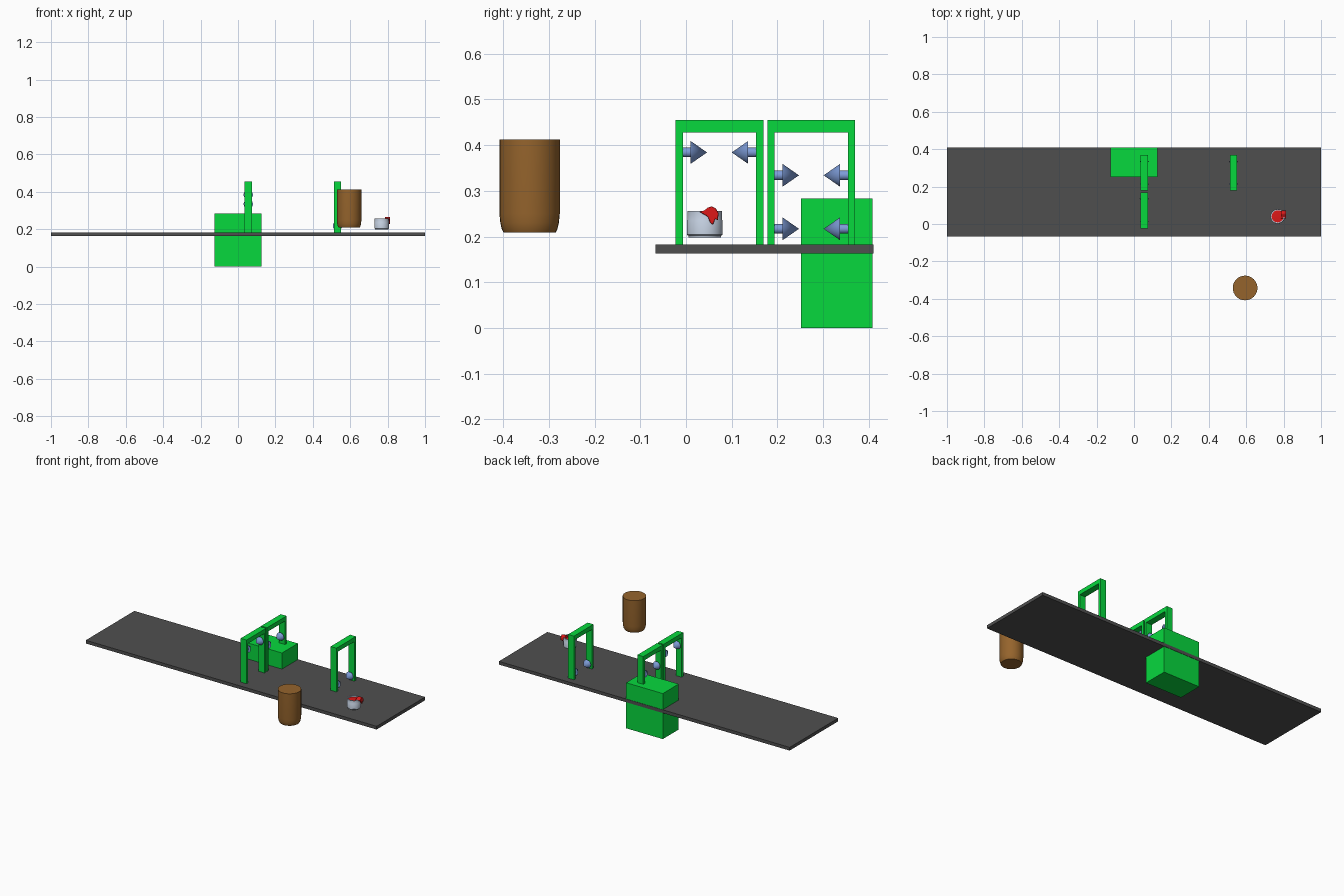
import bpy, bmesh, math
from mathutils import Matrix, Vector

if "Cube" in bpy.data.objects:
    bpy.data.objects.remove(bpy.data.objects["Cube"])


def material(name, rgb):
    m = bpy.data.materials.new(name)
    m.diffuse_color = (*[(c / 255) ** 2.2 for c in rgb], 1)
    m.use_nodes = True
    m.node_tree.nodes["Principled BSDF"].inputs["Base Color"].default_value = m.diffuse_color
    return m


GREEN = material("green", (16, 215, 64))
DARK = material("dark_rubber", (80, 80, 80))
BROWN = material("brown", (148, 100, 48))
BLUE = material("blue_steel", (125, 155, 215))
TIN = material("tin", (195, 207, 224))
RED = material("red_paint", (220, 30, 30))


def finish(name, bm, mat, smooth=False):
    bmesh.ops.recalc_face_normals(bm, faces=bm.faces)
    me = bpy.data.meshes.new(name)
    bm.to_mesh(me)
    bm.free()
    ob = bpy.data.objects.new(name, me)
    bpy.context.collection.objects.link(ob)
    me.materials.append(mat)
    if smooth:
        bpy.ops.object.select_all(action='DESELECT')
        ob.select_set(True)
        bpy.context.view_layer.objects.active = ob
        bpy.ops.object.shade_smooth_by_angle(angle=math.radians(35))
    return ob


def box(name, lo, hi, mat):
    lo, hi = Vector(lo), Vector(hi)
    bm = bmesh.new()
    bmesh.ops.create_cube(bm, size=1, matrix=Matrix.Translation((lo + hi) / 2)
                          @ Matrix.Diagonal((*(hi - lo), 1)))
    return finish(name, bm, mat)


def plate(name, outline, x0, x1, mat, bevel=0):
    """Extrude a y-z outline along x."""
    bm = bmesh.new()
    face = bm.faces.new([bm.verts.new((x0, y, z)) for y, z in outline])
    out = bmesh.ops.extrude_face_region(bm, geom=[face], use_keep_orig=True)
    bmesh.ops.translate(bm, vec=(x1 - x0, 0, 0),
                        verts=[v for v in out["geom"] if isinstance(v, bmesh.types.BMVert)])
    ob = finish(name, bm, mat, bevel > 0)
    if bevel:
        b = ob.modifiers.new("round", 'BEVEL')
        b.width, b.segments = bevel, 2
    return ob


def lathe(name, profile, place, mat, n=32):
    """Spin a radius-height profile about local z, then place it."""
    bm = bmesh.new()
    vs = [bm.verts.new((r, 0, z)) for r, z in profile]
    es = [bm.edges.new(p) for p in zip(vs, vs[1:])]
    bmesh.ops.spin(bm, geom=vs + es, cent=(0, 0, 0), axis=(0, 0, 1),
                   angle=2 * math.pi, steps=n, use_merge=True)
    bmesh.ops.remove_doubles(bm, verts=bm.verts, dist=1e-5)
    bm.transform(place)
    return finish(name, bm, mat, True)


# Conveyor and its drive box
box("conveyor_belt", (-1, -0.067, 0.163), (1, 0.41, 0.183), DARK)
box("drive_box", (-0.126, 0.252, 0), (0.126, 0.408, 0.283), GREEN)


# Spray arch: a U-shaped frame with two facing nozzles
def arch(name, x, y0, y1, nozzle_z):
    t, zb, zi, zt = 0.016, 0.18, 0.428, 0.455
    plate(name + "_frame", [(y0, zb), (y0, zt), (y1, zt), (y1, zb), (y1 - t, zb),
                            (y1 - t, zi), (y0 + t, zi), (y0 + t, zb)],
          x - 0.02, x + 0.02, GREEN)
    nozzle = [(0, 0), (0.0105, 0), (0.0105, 0.018), (0.025, 0.018), (0, 0.054)]
    for side, y, turn in (("front", y0 + t - 0.001, -1), ("back", y1 - t + 0.001, 1)):
        lathe(f"{name}_{side}_nozzle", nozzle,
              Matrix.Translation((x, y, nozzle_z)) @ Matrix.Rotation(turn * math.pi / 2, 4, 'X'),
              BLUE)


arch("front_arch", 0.055, -0.023, 0.169, 0.384)
arch("back_arch", 0.055, 0.178, 0.37, 0.334)
arch("end_arch", 0.532, 0.178, 0.37, 0.217)

# Barrel with a rounded lower edge
lathe("barrel", [(0, 0.209), (0.057, 0.209), (0.061, 0.217), (0.064, 0.23), (0.066, 0.25),
                 (0.066, 0.412), (0, 0.412)], Matrix.Translation((0.594, -0.342, 0)), BROWN)

# Open paint can, paint surface and spilled paint over the rim
can = Matrix.Translation((0.768, 0.041, 0))
lathe("paint_can", [(0, 0.198), (0.035, 0.198), (0.036, 0.202), (0.039, 0.204), (0.039, 0.235),
                    (0.038, 0.237), (0.038, 0.256), (0.032, 0.256), (0.032, 0.206), (0, 0.206)],
      can, TIN)
lathe("paint_surface", [(0, 0.25), (0.032, 0.248), (0.032, 0.24), (0, 0.24)], can, RED)
plate("paint_drip", [(0.029, 0.254), (0.04, 0.257), (0.047, 0.263), (0.056, 0.266), (0.065, 0.262),
                     (0.071, 0.252), (0.07, 0.235), (0.064, 0.239), (0.059, 0.226),
                     (0.053, 0.23), (0.048, 0.243), (0.04, 0.248)],
      0.785, 0.814, RED, 0.002)
